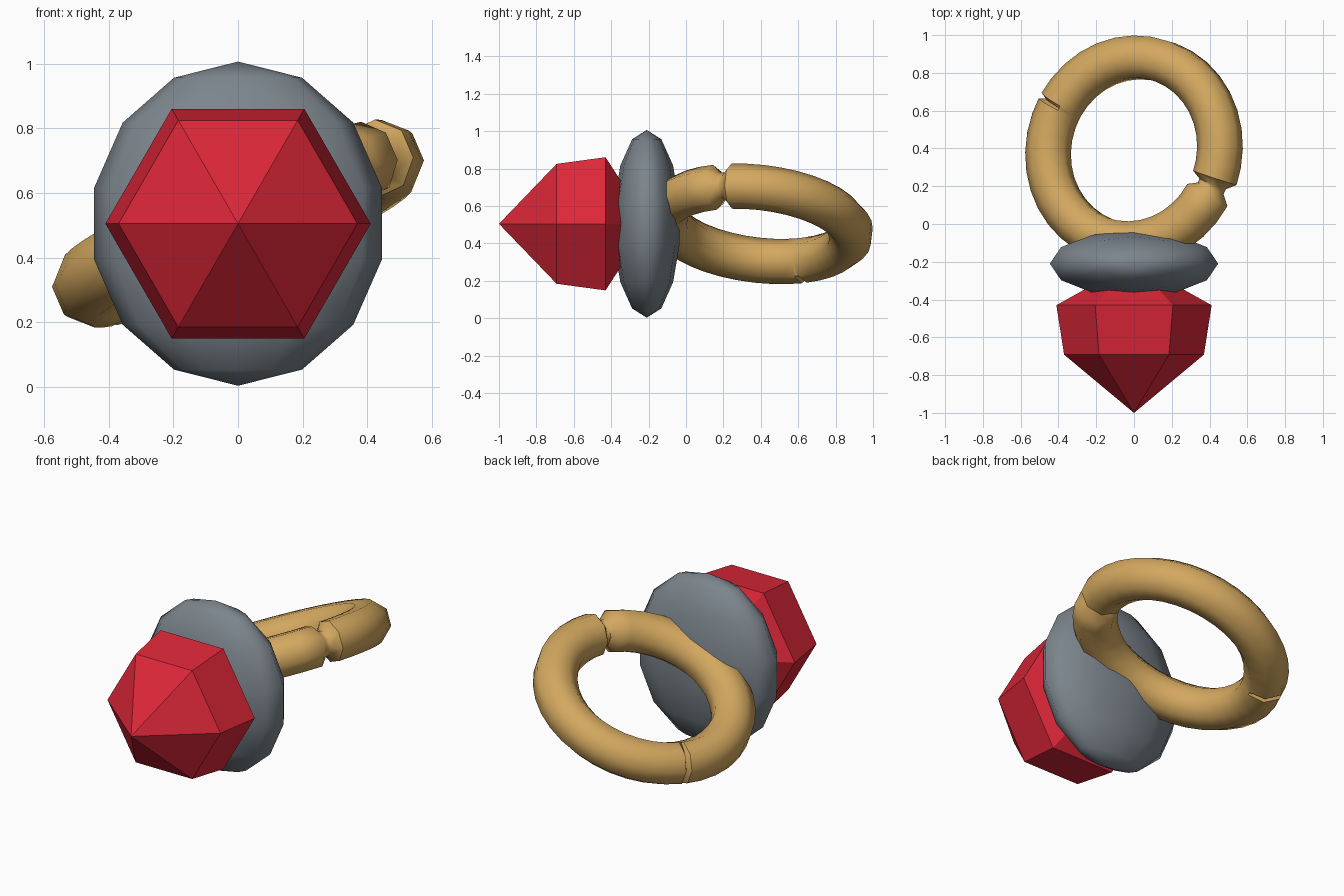
import bpy, bmesh, math
from mathutils import Matrix, Vector

if "Cube" in bpy.data.objects:
    bpy.data.objects.remove(bpy.data.objects["Cube"])

CZ = 0.505  # common axis height


def material(name, rgb):
    m = bpy.data.materials.new(name)
    m.diffuse_color = (*rgb, 1.0)
    m.use_nodes = True
    m.node_tree.nodes["Principled BSDF"].inputs["Base Color"].default_value = m.diffuse_color
    return m


def finish(bm, name, mat, smooth=None):
    bmesh.ops.recalc_face_normals(bm, faces=bm.faces)
    me = bpy.data.meshes.new(name)
    bm.to_mesh(me)
    bm.free()
    me.materials.append(mat)
    ob = bpy.data.objects.new(name, me)
    bpy.context.collection.objects.link(ob)
    if smooth:
        bpy.ops.object.select_all(action='DESELECT')
        ob.select_set(True)
        bpy.context.view_layer.objects.active = ob
        bpy.ops.object.shade_smooth_by_angle(angle=math.radians(smooth))
    return ob


red = material("ruby red", (0.72, 0.02, 0.04))
grey = material("steel grey", (0.20, 0.235, 0.265))
gold = material("warm gold", (0.65, 0.39, 0.115))

# Faceted hexagonal gem along -y, with pointed ends
bm = bmesh.new()
rings = [[bm.verts.new((r * math.cos(i * math.pi / 3), y, CZ + r * math.sin(i * math.pi / 3)))
          for i in range(6)] for y, r in ((-0.692, 0.37), (-0.43, 0.411))]
tip = bm.verts.new((0, -1, CZ))
back = bm.verts.new((0, -0.2, CZ))
for i in range(6):
    j = (i + 1) % 6
    bm.faces.new((tip, rings[0][i], rings[0][j]))
    bm.faces.new((rings[0][i], rings[1][i], rings[1][j], rings[0][j]))
    bm.faces.new((rings[1][i], back, rings[1][j]))
finish(bm, "gem", red)

# Flattened setting disc
bm = bmesh.new()
bmesh.ops.create_uvsphere(bm, u_segments=12, v_segments=7, radius=1,
                          matrix=Matrix.Translation((0, -0.21, CZ)) @ Matrix.Diagonal((0.457, 0.18, 0.502, 1)))
finish(bm, "setting_disc", grey, 70)

# Tilted finger ring: octagonal tube with one pinched joint and one small outer nick
R, TUBE, SIDES = 0.495, 0.121, 8
JOINT, NICK = -24.5, 150.5
stations = [a for a in range(-180, 180, 10) if abs(a - JOINT) > 8 and abs(a - NICK) > 3]
stations += [JOINT - 5.5, JOINT - 1, JOINT + 2, JOINT + 6, NICK - 1.6, NICK, NICK + 1.6]
tilt = Vector((0, 0, 1)).rotation_difference(Vector((-0.43, 0.12, 1))).to_matrix().to_4x4()
place = Matrix.Translation((0, 0.39, CZ)) @ tilt
bm = bmesh.new()
loops = []
for a in sorted(stations):
    t, loop = math.radians(a), []
    for i in range(SIDES):
        p = (i + 0.5) * 2 * math.pi / SIDES
        r = TUBE
        if JOINT - 2 < a < JOINT + 3:
            r *= 0.62
        elif a == NICK and math.cos(p) > 0:
            r *= 0.72
        d = R + r * math.cos(p)
        loop.append(bm.verts.new(place @ Vector((d * math.cos(t), d * math.sin(t), r * math.sin(p)))))
    loops.append(loop)
for k, a in enumerate(loops):
    b = loops[(k + 1) % len(loops)]
    for i in range(SIDES):
        j = (i + 1) % SIDES
        bm.faces.new((a[i], b[i], b[j], a[j]))
finish(bm, "finger_ring", gold, 50)
